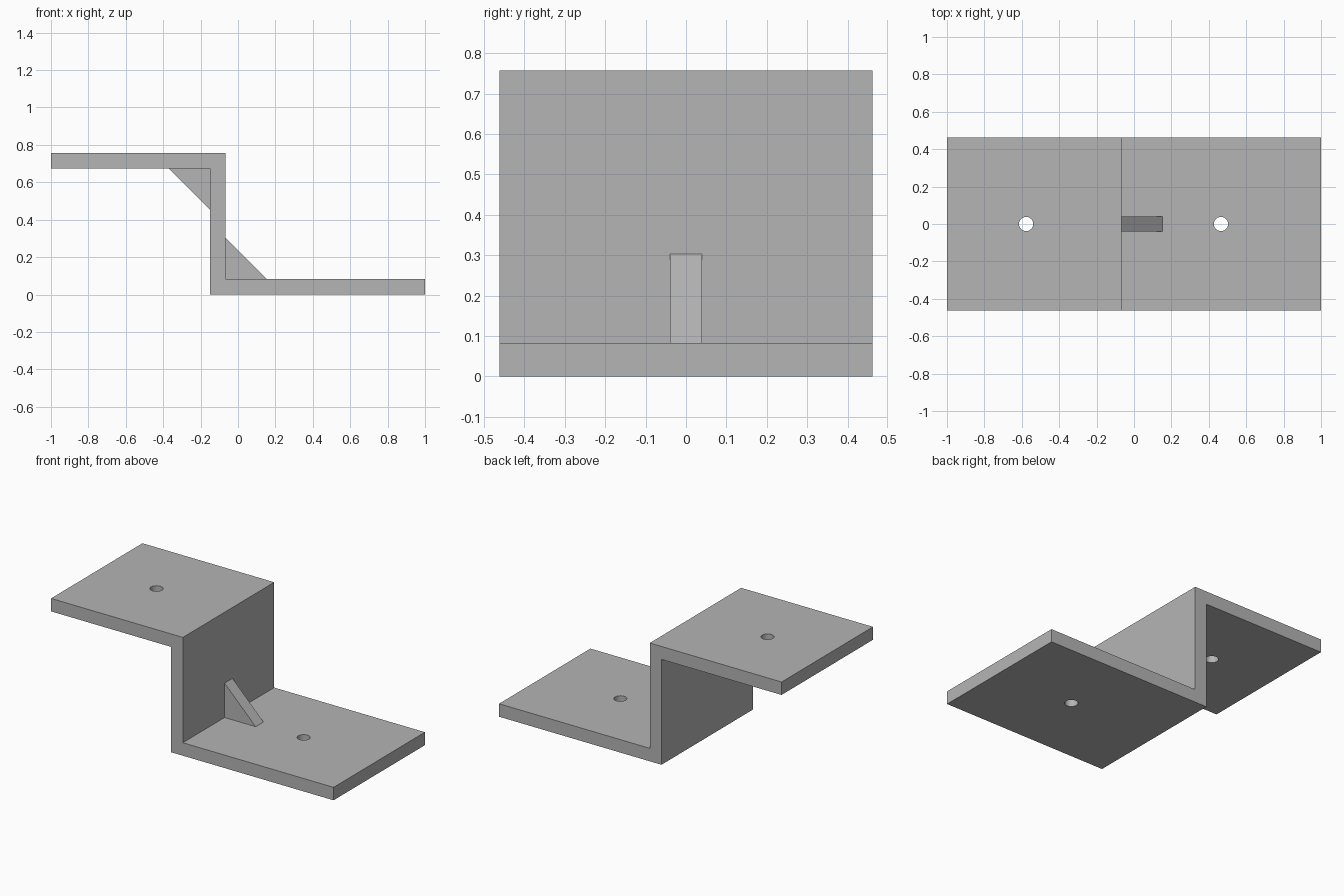
import bpy
import bmesh
from mathutils import Vector

cube = bpy.data.objects.get("Cube")
if cube:
    bpy.data.objects.remove(cube, do_unlink=True)

HALF_WIDTH = 0.462
HEIGHT = 0.757
THICK = 0.083
WEB_LEFT, WEB_RIGHT = -0.15, -0.067
RIB = 0.22
RIB_HALF = 0.04
HOLE_RADIUS = 0.038

steel = bpy.data.materials.new("grey_steel")
steel.use_nodes = True
grey = (0.46, 0.46, 0.46, 1)
steel.diffuse_color = grey
steel.node_tree.nodes["Principled BSDF"].inputs["Base Color"].default_value = grey


def extrude_profile(name, points, half):
    """Extrude an x-z outline along y, centred on y = 0."""
    bm = bmesh.new()
    face = bm.faces.new([bm.verts.new((x, -half, z)) for x, z in points])
    new = bmesh.ops.extrude_face_region(bm, geom=[face])["geom"]
    verts = [v for v in new if isinstance(v, bmesh.types.BMVert)]
    bmesh.ops.translate(bm, verts=verts, vec=Vector((0, 2 * half, 0)))
    bmesh.ops.recalc_face_normals(bm, faces=bm.faces)
    mesh = bpy.data.meshes.new(name)
    bm.to_mesh(mesh)
    bm.free()
    mesh.materials.append(steel)
    obj = bpy.data.objects.new(name, mesh)
    bpy.context.collection.objects.link(obj)
    return obj


# Stepped plate: upper flange, web and lower flange in one outline
under = HEIGHT - THICK
bracket = extrude_profile("stepped_bracket", [
    (-1, under), (WEB_LEFT, under), (WEB_LEFT, 0), (1, 0),
    (1, THICK), (WEB_RIGHT, THICK), (WEB_RIGHT, HEIGHT), (-1, HEIGHT),
], HALF_WIDTH)

# One bolt hole through each flange
for x, z in ((-0.577, HEIGHT - THICK / 2), (0.465, THICK / 2)):
    bpy.ops.mesh.primitive_cylinder_add(
        vertices=48, radius=HOLE_RADIUS, depth=THICK * 2, location=(x, 0, z))
    cutter = bpy.context.object
    cutter.name = "hole_cutter"
    cutter.hide_render = True
    cutter.data.materials.append(steel)
    bpy.context.view_layer.objects.active = bracket
    cut = bracket.modifiers.new("bolt_hole", "BOOLEAN")
    cut.operation = "DIFFERENCE"
    cut.solver = "EXACT"
    cut.object = cutter
    bpy.ops.object.modifier_apply(modifier=cut.name)
    bpy.data.objects.remove(cutter, do_unlink=True)

# Triangular ribs in the two inside corners
for name, x, z, side in (("lower_rib", WEB_RIGHT, THICK, 1),
                         ("upper_rib", WEB_LEFT, under, -1)):
    extrude_profile(name, [(x, z), (x + side * RIB, z), (x, z + side * RIB)], RIB_HALF)

# Smooth hole walls, sharp plate edges
bpy.ops.object.select_all(action="DESELECT")
bracket.select_set(True)
bpy.context.view_layer.objects.active = bracket
bpy.ops.object.shade_smooth_by_angle()
